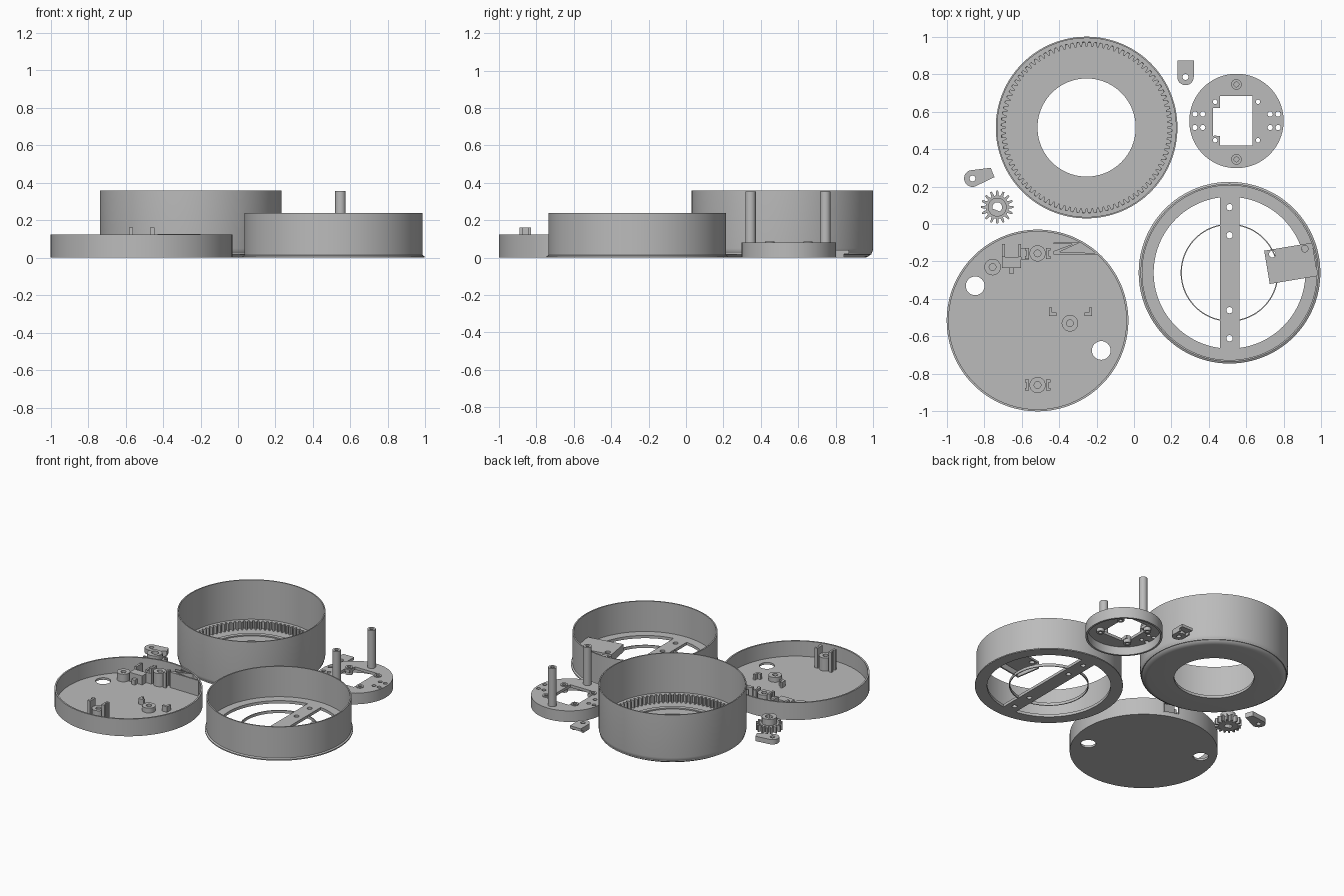
import bpy, bmesh, math
from math import cos, sin, pi, radians

if "Cube" in bpy.data.objects:
    bpy.data.objects.remove(bpy.data.objects["Cube"])

grey = bpy.data.materials.new("plastic grey")
grey.diffuse_color = (0.5, 0.5, 0.5, 1)
grey.use_nodes = True
grey.node_tree.nodes["Principled BSDF"].inputs["Base Color"].default_value = grey.diffuse_color


def finish(name, me):
    bm = bmesh.new()
    bm.from_mesh(me)
    bmesh.ops.remove_doubles(bm, verts=bm.verts, dist=1e-5)
    bmesh.ops.recalc_face_normals(bm, faces=bm.faces)
    bm.to_mesh(me)
    bm.free()
    me.materials.clear()
    me.materials.append(grey)
    me.shade_smooth()
    me.set_sharp_from_angle(angle=radians(30))
    ob = bpy.data.objects.new(name, me)
    bpy.context.collection.objects.link(ob)
    return ob


def circle(x, y, r, n=32, a0=0, a1=360):
    full = a1 - a0 == 360
    steps = n if full else n + 1
    return [(x + r * cos(radians(a0 + (a1 - a0) * i / n)),
             y + r * sin(radians(a0 + (a1 - a0) * i / n))) for i in range(steps)]


def rect(x0, y0, x1, y1):
    return [(x0, y0), (x1, y0), (x1, y1), (x0, y1)]


def slab(name, loops, z0, z1):
    """Extrude an outline with holes from z0 to z1."""
    cu = bpy.data.curves.new(name, 'CURVE')
    cu.dimensions, cu.fill_mode, cu.extrude = '2D', 'BOTH', (z1 - z0) / 2
    for loop in loops:
        sp = cu.splines.new('POLY')
        sp.points.add(len(loop) - 1)
        for p, (x, y) in zip(sp.points, loop):
            p.co = (x, y, 0, 1)
        sp.use_cyclic_u = True
    tmp = bpy.data.objects.new(name + "_outline", cu)
    bpy.context.collection.objects.link(tmp)
    dg = bpy.context.evaluated_depsgraph_get()
    me = bpy.data.meshes.new_from_object(tmp.evaluated_get(dg))
    bpy.data.objects.remove(tmp)
    for v in me.vertices:
        v.co.z += (z0 + z1) / 2
    return finish(name, me)


def lathe(name, cx, cy, profile, n=128):
    """Revolve a closed (radius, z) profile."""
    verts, faces, m = [], [], len(profile)
    for i in range(n):
        a = 2 * pi * i / n
        verts += [(cx + r * cos(a), cy + r * sin(a), z) for r, z in profile]
        for j in range(m):
            k, ni = (j + 1) % m, (i + 1) % n
            faces.append((i * m + j, ni * m + j, ni * m + k, i * m + k))
    me = bpy.data.meshes.new(name)
    me.from_pydata(verts, [], faces)
    return finish(name, me)


def teeth(x, y, root, tip, n):
    out = []
    for i in range(n):
        for f, r in ((-.33, root), (-.14, tip), (.14, tip), (.33, root)):
            a = 2 * pi * (i + f) / n
            out.append((x + r * cos(a), y + r * sin(a)))
    return out


def boss(name, x, y, r, hole, z0, z1):
    return slab(name, [circle(x, y, r), circle(x, y, hole, 24)], z0, z1)


# Ring housing: rounded shell, raised ridge, internal gear
X, Y = -.253, .515
fillet = [(.435 + .05 * sin(radians(a)), .05 - .05 * cos(radians(a))) for a in range(0, 91, 15)]
lathe("ring_housing", X, Y, [(.262, 0)] + fillet +
      [(.485, .36), (.477, .36), (.477, .05), (.455, .02), (.364, .02), (.364, .028),
       (.335, .028), (.335, .02), (.262, .02)])
slab("internal_gear", [circle(X, Y, .478, 128), teeth(X, Y, .456, .432, 92)], .018, .075)

# Tray: floor with two holes and a slotted wall
X, Y = -.515, -.515
slab("tray_floor", [circle(X, Y, .485, 128), circle(-.848, -.33, .05), circle(-.175, -.675, .05)], 0, .015)
wall = boss("tray_wall", X, Y, .485, .474, .015, .125)
bpy.data.objects.remove(wall)
wall = slab("tray_wall", [circle(X, Y, .485, 128), circle(X, Y, .474, 128)], .015, .125)
cutter = slab("slot_cutter", [rect(-.42, -.12, -.32, 0)], .035, .095)
cutter.hide_render = True
cutter.hide_viewport = True
cut = wall.modifiers.new("slot", 'BOOLEAN')
cut.operation, cut.object = 'DIFFERENCE', cutter

# Tray screw bosses with side clips
for n, (x, y) in enumerate([(-.515, -.86), (-.515, -.157)]):
    boss(f"tray_post_{n}", x, y, .043, .018, .015, .11)
    for s in (-1, 1):
        clip = [(x + s * dx, y + dy) for dx, dy in
                ((.045, -.03), (.068, -.03), (.068, -.015), (.058, -.015),
                 (.058, .015), (.068, .015), (.068, .03), (.045, .03))]
        slab(f"post_clip_{n}", [clip], .015, .16 if n == 0 else .125)
boss("tray_boss_left", -.755, -.23, .044, .018, .015, .07)
boss("tray_boss_right", -.342, -.53, .044, .018, .015, .05)

# Tray board stops and switch holder
for s in (-1, 1):
    x = -.34 + s * .115
    slab("board_stop", [[(x, -.445), (x, -.49), (x - s * .04, -.49), (x - s * .04, -.472),
                         (x - s * .016, -.472), (x - s * .016, -.445)]], .015, .055)
slab("switch_block", [rect(-.705, -.235, -.602, -.175)], .015, .08)
slab("switch_tab", [rect(-.668, -.265, -.64, -.235)], .015, .05)
for x in (-.705, -.617):
    slab("switch_side", [rect(x, -.175, x + .015, -.108)], .015, .1)
slab("switch_bridge", [rect(-.602, -.19, -.56, -.13)], .015, .09)
slab("connector_wall", [[(-.43, -.1), (-.29, -.1), (-.40, -.15), (-.2, -.155), (-.2, -.165),
                         (-.43, -.162), (-.43, -.145), (-.33, -.108), (-.43, -.108)]], .015, .127)

# Drum cover: wall with base flange, crossbar, thin guide ring
X, Y = .51, -.26
lathe("cover_wall", X, Y, [(.405, 0), (.485, 0), (.485, .008), (.475, .014), (.475, .24),
                           (.466, .24), (.466, .02), (.405, .02)])
slab("cover_crossbar", [rect(X - .052, Y - .41, X + .052, Y + .41)] +
     [circle(X, y, .017, 20) for y in (.09, -.06, -.46, -.61)], 0, .02)
slab("guide_ring", [circle(X, Y, .261, 96), circle(X, Y, .255, 96)], 0, .02)

# Bracket inside cover, tilted plate on side walls
ang, bx, by = radians(9.5), .838, -.21


def tilt(points):
    return [(bx + x * cos(ang) - y * sin(ang), by + x * sin(ang) + y * cos(ang)) for x, y in points]


slab("bracket_plate", [tilt(rect(-.13, -.09, .13, .09)), tilt(circle(-.09, .065, .018, 20)),
                       tilt(circle(.085, .065, .018, 20))], .05, .065)
for r in (rect(-.13, -.09, -.12, .09), rect(-.12, -.09, .13, -.08)):
    slab("bracket_side", [tilt(r)], .01, .05)

# Motor mount: shallow cap with window, posts and screw bosses
X, Y = .547, .55
window = [(.46, .42), (.632, .42), (.632, .682), (.46, .682), (.46, .62), (.422, .62), (.422, .47), (.46, .47)]
corners = [(x, y) for x in (.433, .662) for y in (.447, .652)]
wires = [(X + s * d, y) for s in (-1, 1) for d in (.18, .222) for y in (.515, .587)]
slab("mount_plate", [circle(X, Y, .252, 80), window] + [circle(x, y, .014, 16) for x, y in wires] +
     [circle(x, y, .012, 16) for x, y in corners], .06, .08)
slab("mount_wall", [circle(X, Y, .252, 80), circle(X, Y, .238, 80)], 0, .06)
for x, y in corners:
    boss("mount_screw_boss", x, y, .025, .012, .035, .086)
for y in (.345, .745):
    boss("mount_post", X, y, .028, .013, .06, .355)

# Small tongue clip
slab("clip_plate", [circle(.275, .785, .044, 16, 180, 360) + [(.319, .872), (.231, .872)],
                    circle(.275, .785, .016, 20)], .02, .04)
boss("clip_boss", .275, .785, .044, .016, 0, .02)
for x in (.231, .307):
    slab("clip_side", [rect(x, .785, x + .012, .845)], 0, .02)

# Lever arm
slab("lever_arm", [circle(-.862, .243, .045, 24, 105, 285) + [(-.745, .25), (-.765, .3)],
                   circle(-.862, .243, .016, 20)], 0, .035)

# Pinion with D-shaped bore
X, Y = -.73, .09
bore = circle(X, Y, .026, 20, -60, 200)
slab("pinion_gear", [teeth(X, Y, .062, .088, 16), bore], 0, .045)
slab("pinion_hub", [circle(X, Y, .05), bore], .045, .09)
